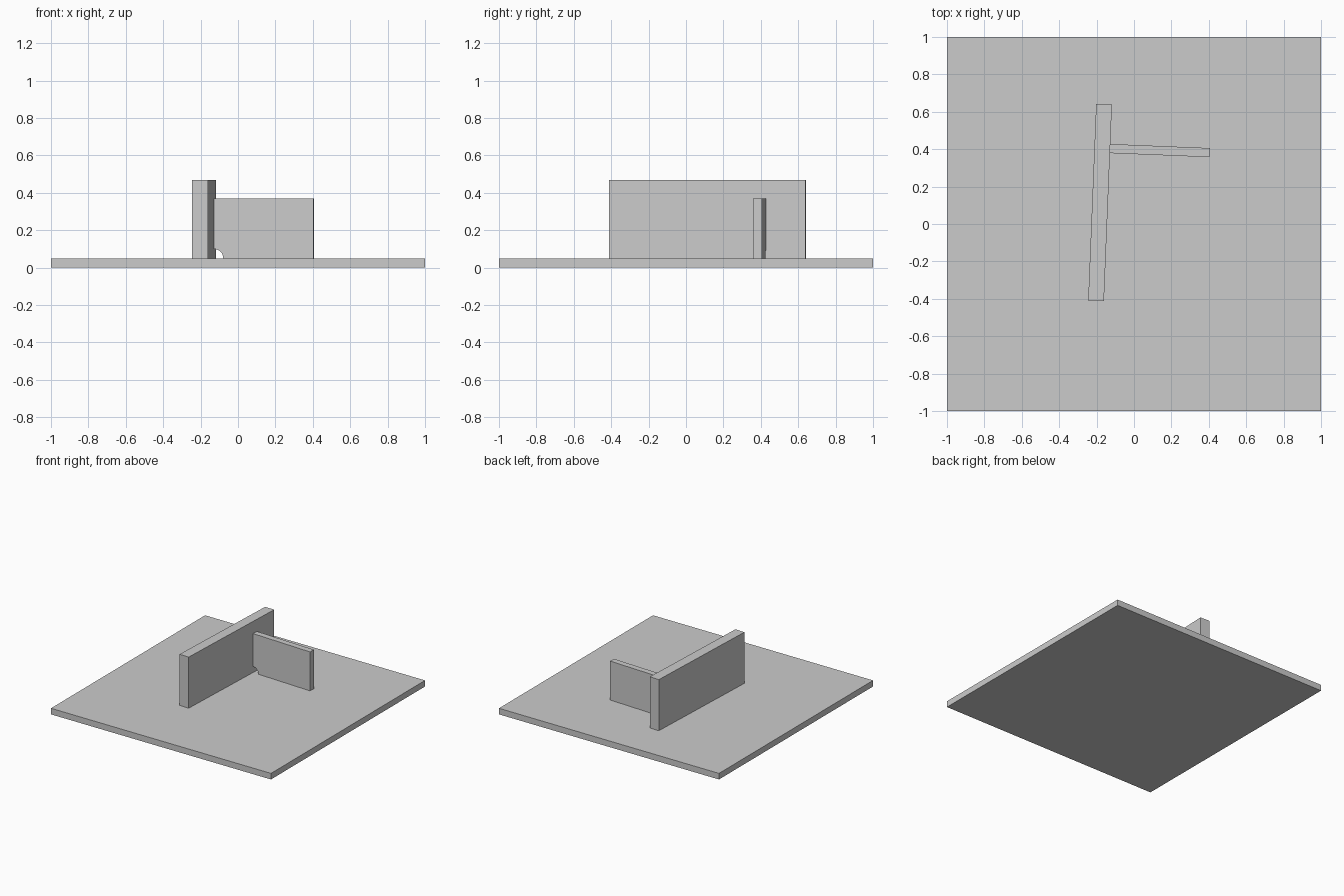
import bpy
import math
from mathutils import Matrix

cube = bpy.data.objects.get("Cube")
if cube:
    bpy.data.objects.remove(cube, do_unlink=True)

# Single plain grey
grey = bpy.data.materials.new("plain_grey")
grey.use_nodes = True
colour = (0.6, 0.6, 0.6, 1)
grey.diffuse_color = colour
grey.node_tree.nodes["Principled BSDF"].inputs["Base Color"].default_value = colour

BASE_TOP = 0.05
TURN = (Matrix.Translation((-0.1815, 0.115, 0))
        @ Matrix.Rotation(math.radians(-2.33), 4, 'Z'))


def extrude_profile(name, profile, y0, y1, matrix=Matrix()):
    """Extrude an x-z outline from y0 to y1."""
    n = len(profile)
    verts = [(x, y, z) for y in (y0, y1) for x, z in profile]
    faces = [list(range(n)), list(range(2 * n - 1, n - 1, -1))]
    for i in range(n):
        j = (i + 1) % n
        faces.append([i, i + n, j + n, j])
    mesh = bpy.data.meshes.new(name)
    mesh.from_pydata(verts, [], faces)
    mesh.materials.append(grey)
    obj = bpy.data.objects.new(name, mesh)
    obj.matrix_world = matrix
    bpy.context.collection.objects.link(obj)
    return obj


def rectangle(x0, x1, z0, z1):
    return [(x0, z0), (x1, z0), (x1, z1), (x0, z1)]


# Square base plate
extrude_profile("base_plate", rectangle(-1, 1, 0, BASE_TOP), -1, 1)

# Long upright wall, slightly turned on the plate
HALF = 0.042
extrude_profile("upright_wall", rectangle(-HALF, HALF, BASE_TOP, 0.47),
                -0.5255, 0.5255, TURN)

# Bracing rib with a quarter-round relief at the inner bottom corner
RADIUS, STEPS = 0.05, 12
arc = [(HALF + RADIUS * math.sin(a), BASE_TOP + RADIUS * math.cos(a))
       for a in (math.pi / 2 * i / STEPS for i in range(STEPS + 1))]
outline = arc + [(0.575, BASE_TOP), (0.575, 0.37), (HALF, 0.37)]
extrude_profile("bracing_rib", outline, 0.266, 0.3145, TURN)
